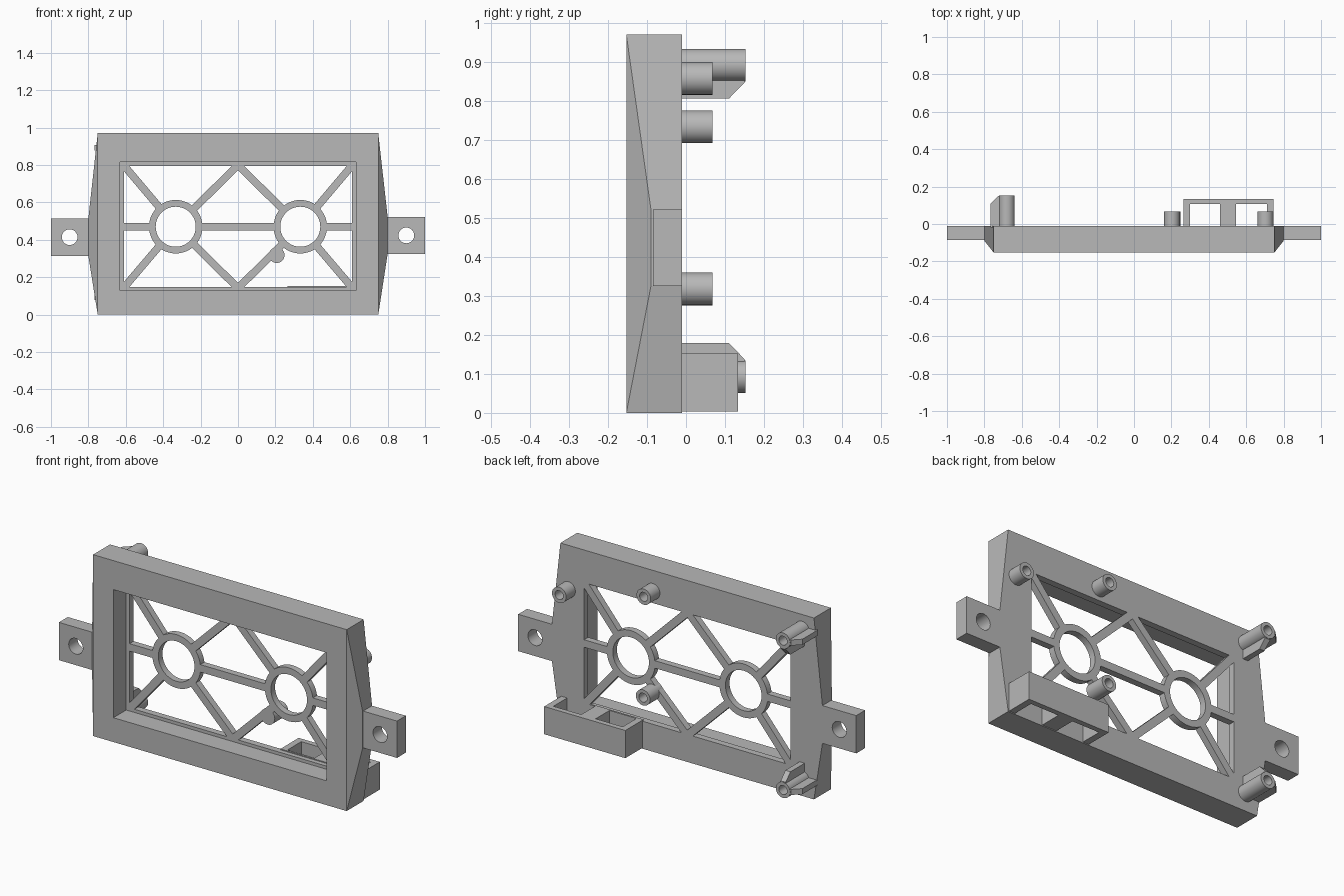
import bpy, bmesh, math
from mathutils import Vector

old = bpy.data.objects.get("Cube")
if old:
    bpy.data.objects.remove(old, do_unlink=True)

grey = bpy.data.materials.new("plain grey")
grey.use_nodes = True
colour = (0.48, 0.48, 0.48, 1)
grey.diffuse_color = colour
grey.node_tree.nodes["Principled BSDF"].inputs["Base Color"].default_value = colour

BACK, FRONT = -0.01, -0.153   # depth of the frame
WEB = -0.045                  # front of the thin grid and window lip
MID = 0.47                    # height of the grid centre line


def finish(name, bm):
    bmesh.ops.recalc_face_normals(bm, faces=bm.faces[:])
    mesh = bpy.data.meshes.new(name)
    bm.to_mesh(mesh)
    bm.free()
    obj = bpy.data.objects.new(name, mesh)
    mesh.materials.append(grey)
    bpy.context.collection.objects.link(obj)
    return obj


def activate(obj):
    bpy.ops.object.select_all(action='DESELECT')
    obj.select_set(True)
    bpy.context.view_layer.objects.active = obj


def smooth(obj):
    activate(obj)
    bpy.ops.object.shade_smooth_by_angle(angle=math.radians(30))
    return obj


def hull(name, points):
    """Convex solid around the points."""
    bm = bmesh.new()
    verts = [bm.verts.new(p) for p in points]
    bmesh.ops.convex_hull(bm, input=verts)
    bmesh.ops.dissolve_limit(bm, angle_limit=0.01, verts=bm.verts[:], edges=bm.edges[:])
    return finish(name, bm)


def box(name, xs, ys, zs):
    return hull(name, [(x, y, z) for x in xs for y in ys for z in zs])


def lathe(name, x, z, profile, steps=40):
    """Turn a (radius, y) profile about a front-to-back axis."""
    bm = bmesh.new()
    verts = [bm.verts.new((x + r, y, z)) for r, y in profile]
    edges = [bm.edges.new(pair) for pair in zip(verts, verts[1:])]
    bmesh.ops.spin(bm, geom=verts + edges, cent=(x, 0, z), axis=(0, 1, 0),
                   angle=math.tau, steps=steps)
    bmesh.ops.remove_doubles(bm, verts=bm.verts[:], dist=1e-5)
    return smooth(finish(name, bm))


def cut(obj, *cutters):
    for cutter in cutters:
        cutter.hide_render = True
        mod = obj.modifiers.new("cut", 'BOOLEAN')
        mod.operation = 'DIFFERENCE'
        mod.solver = 'EXACT'
        mod.object = cutter
        activate(obj)
        bpy.ops.object.modifier_apply(modifier=mod.name)
        bpy.data.objects.remove(cutter, do_unlink=True)


# Frame with pointed, chamfered sides and a stepped window
tab_heights = {-1: (0.313, 0.515), 1: (0.325, 0.522)}
points = []
for side, heights in tab_heights.items():
    points += [(side * 0.75, y, z) for y in (FRONT, BACK) for z in (0, 0.97)]
    points += [(side * 0.8, y, z) for y in (-0.09, BACK) for z in heights]
frame = hull("frame", points)
cut(frame,
    box("window_cutter", (-0.63, 0.63), (-0.3, WEB), (0.13, 0.815)),
    box("lip_cutter", (-0.61, 0.61), (-0.2, 0.1), (0.147, 0.795)))

# Mounting tabs with screw holes
for side, (low, high) in tab_heights.items():
    label = "left" if side > 0 else "right"
    tab = box(label + "_tab", (side * 0.78, side), (-0.085, BACK), (low, high))
    cut(tab, lathe("hole_cutter", side * 0.9, (low + high) / 2,
                   [(0, -0.3), (0.042, -0.3), (0.042, 0.2), (0, 0.2)]))
    smooth(tab)


# Grid of two rings joined by struts
def strut(name, start, end, width=0.04):
    a, b = Vector(start), Vector(end)
    along = (b - a).normalized()
    across = Vector((-along.y, along.x)) * width / 2
    hull(name, [(p.x, y, p.y) for y in (WEB, BACK)
                for p in (a + across, a - across, b + across, b - across)])


RING = 0.125
for side in (-1, 1):
    label = "left" if side > 0 else "right"
    centre = Vector((side * 0.333, MID))
    lathe(label + "_ring", centre.x, centre.y,
          [(0.107, WEB), (0.143, WEB), (0.143, BACK), (0.107, BACK), (0.107, WEB)], 48)
    targets = {"outer": (side * 0.62, MID)}
    for end, z in (("lower", 0.142), ("upper", 0.8)):
        targets[end + "_corner"] = (side * 0.612, z)
        targets[end + "_middle"] = (0, z)
    for place, target in targets.items():
        direction = (Vector(target) - centre).normalized()
        strut(f"{label}_{place}_strut", centre + direction * RING, target)
strut("centre_strut", (-0.333 + RING, MID), (0.333 - RING, MID))


# Hollow posts on the back
def post(name, x, z, top, base):
    lathe(name, x, z, [(0, base), (0.042, base), (0.042, top), (0.024, top),
                       (0.024, BACK), (0, BACK)], 32)


post("upper_short_post", 0.203, 0.858, 0.068, -0.03)
post("side_short_post", 0.703, 0.734, 0.068, -0.03)
post("grid_short_post", 0.207, 0.318, 0.068, WEB)

# Long corner posts, each with two chamfered ribs
rib_profile = [(0.03, -0.02), (0.086, -0.02), (0.086, 0.11), (0.045, 0.15), (0.03, 0.15)]
POST_X = -0.68
for label, z, up in (("upper", 0.892, -1), ("lower", 0.093, 1)):
    post(label + "_long_post", POST_X, z, 0.152, -0.03)
    hull(label + "_inner_rib", [(POST_X + t, y, z + up * d)
                                for d, y in rib_profile for t in (-0.015, 0.015)])
    hull(label + "_outer_rib", [(POST_X - d, y, z + t)
                                for d, y in rib_profile for t in (-0.015, 0.015)])

# Connector block with two open slots
block = box("connector_block", (0.265, 0.745), (-0.02, 0.134), (0.004, 0.152))
cut(block, *[box("slot_cutter", xs, (BACK, 0.106), (-0.2, 0.4))
             for xs in ((0.3, 0.46), (0.545, 0.71))])
